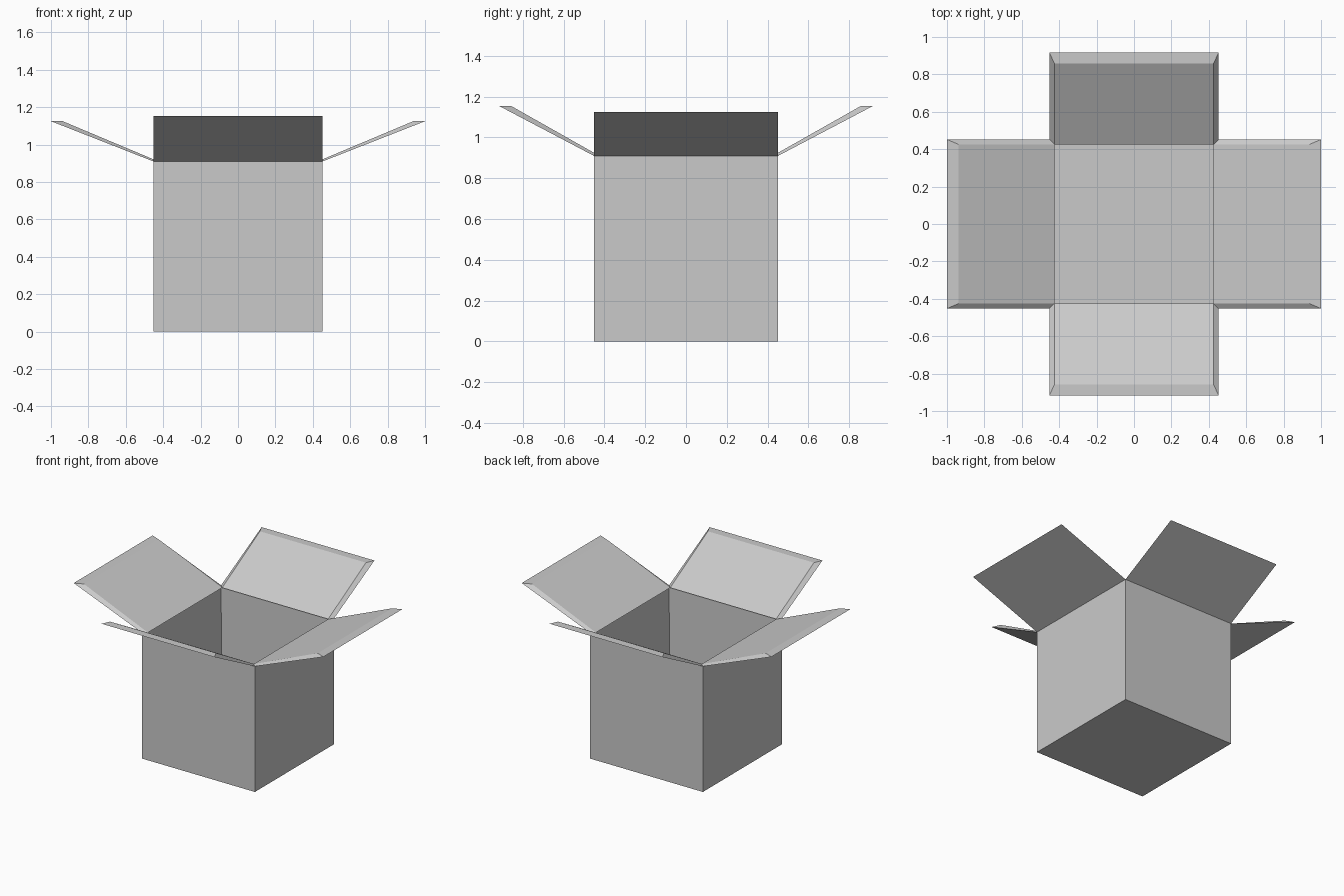
import bpy
import bmesh
from math import pi
from mathutils import Matrix, Vector

default = bpy.data.objects.get("Cube")
if default:
    bpy.data.objects.remove(default, do_unlink=True)

HALF = 0.452      # outer half width of the box
WALL = 0.027      # wall thickness
RIM = 0.91        # height of the opening

card = bpy.data.materials.new("grey_card")
card.use_nodes = True
card.diffuse_color = (0.59, 0.59, 0.59, 1)
card.node_tree.nodes["Principled BSDF"].inputs["Base Color"].default_value = card.diffuse_color


def add_object(name, bm):
    bmesh.ops.recalc_face_normals(bm, faces=bm.faces)
    mesh = bpy.data.meshes.new(name)
    bm.to_mesh(mesh)
    bm.free()
    mesh.materials.append(card)
    obj = bpy.data.objects.new(name, mesh)
    bpy.context.collection.objects.link(obj)
    return obj


# Open box: inset the top of a block and push it down to the floor
bm = bmesh.new()
bmesh.ops.create_cube(bm, size=1)
bmesh.ops.scale(bm, vec=(2 * HALF, 2 * HALF, RIM), verts=bm.verts)
bmesh.ops.translate(bm, vec=(0, 0, RIM / 2), verts=bm.verts)
top = max(bm.faces, key=lambda f: f.calc_center_median().z)
bmesh.ops.inset_region(bm, faces=[top], thickness=WALL)
bmesh.ops.translate(bm, vec=(0, 0, WALL - RIM), verts=top.verts)
add_object("box_body", bm)


# Flap: large underside, smaller upper side, bevelled edges, hinged on the rim
def add_flap(name, angle, reach, inner_reach, tip_z):
    inner = HALF - WALL
    bm = bmesh.new()

    def panel(half, start, end):
        points = ((start, -half, RIM), (end, -half, tip_z),
                  (end, half, tip_z), (start, half, RIM))
        return [bm.verts.new(Vector(p)) for p in points]

    under = panel(HALF, HALF, reach)
    upper = panel(inner, inner, inner_reach)
    bm.faces.new(under[::-1])
    bm.faces.new(upper)
    for i in range(3):
        bm.faces.new((under[i], under[i + 1], upper[i + 1], upper[i]))
    bmesh.ops.rotate(bm, verts=bm.verts, cent=(0, 0, 0),
                     matrix=Matrix.Rotation(angle, 3, "Z"))
    add_object(name, bm)


for name, angle in (("left_flap", 0), ("right_flap", pi)):
    add_flap(name, angle, 1.0, 0.937, 1.125)
for name, angle in (("back_flap", pi / 2), ("front_flap", -pi / 2)):
    add_flap(name, angle, 0.916, 0.857, 1.154)
